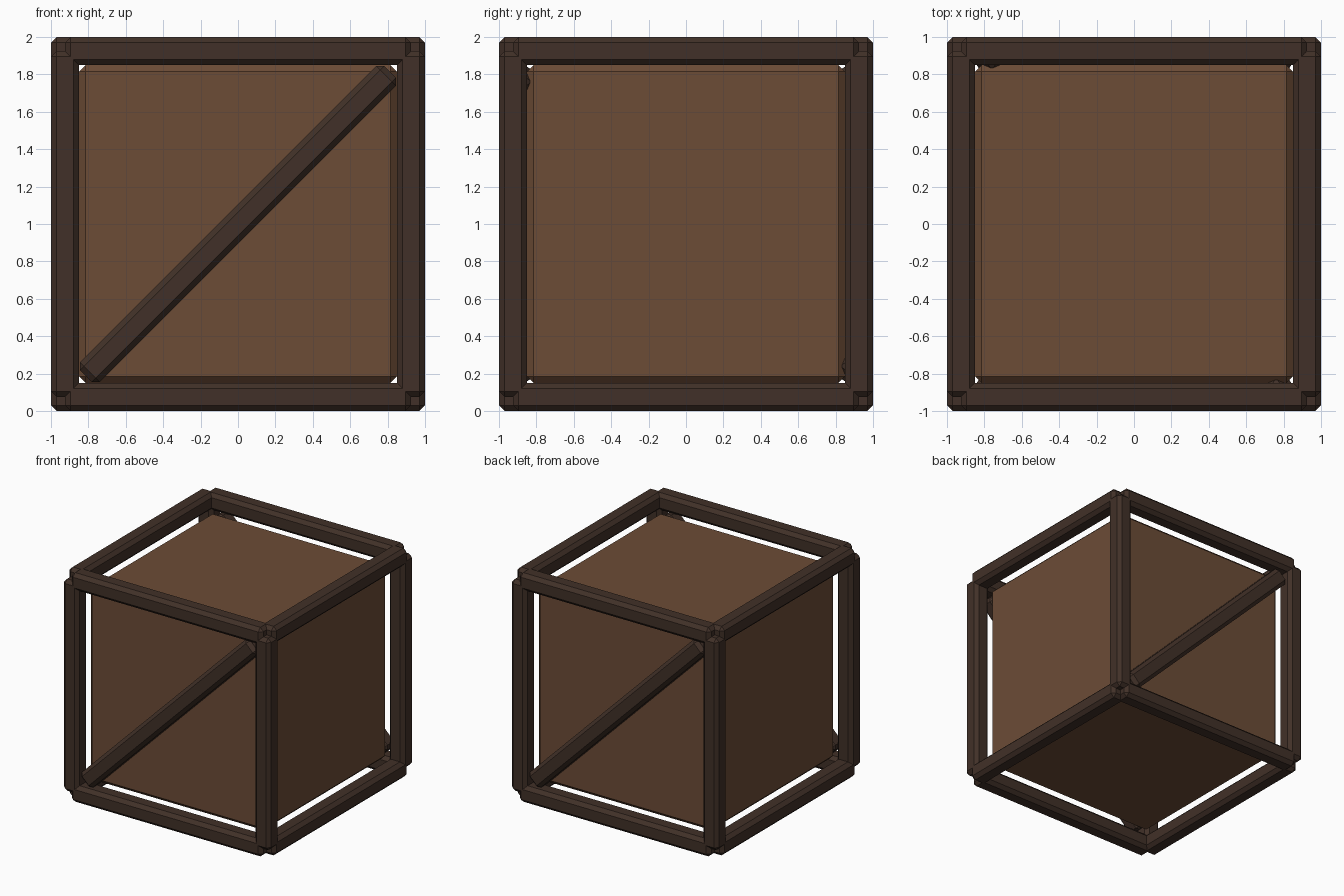
import bpy, bmesh
from math import radians
from mathutils import Matrix, Vector

if "Cube" in bpy.data.objects:
    bpy.data.objects.remove(bpy.data.objects["Cube"])


def material(name, color):
    m = bpy.data.materials.new(name)
    m.diffuse_color = (*color, 1)
    m.use_nodes = True
    m.node_tree.nodes["Principled BSDF"].inputs["Base Color"].default_value = m.diffuse_color
    return m


PANEL = material("panel_wood", (0.15, 0.072, 0.037))
FRAME = material("frame_wood", (0.053, 0.030, 0.021))


def chamfered_box(name, size, bevel, mat, transform):
    bm = bmesh.new()
    bmesh.ops.create_cube(bm, size=1)
    bmesh.ops.scale(bm, vec=size, verts=bm.verts)
    bmesh.ops.bevel(bm, geom=bm.edges[:], offset=bevel, segments=1,
                    affect='EDGES', profile=0.5)
    bm.transform(transform)
    mesh = bpy.data.meshes.new(name)
    bm.to_mesh(mesh)
    bm.free()
    mesh.materials.append(mat)
    obj = bpy.data.objects.new(name, mesh)
    bpy.context.collection.objects.link(obj)
    return obj


T = 0.15            # beam thickness
C = 1 - T / 2       # beam centre line
B = 0.03            # beam chamfer
MID = Vector((0, 0, 1))

# Inner box
chamfered_box("crate_box", (1.70, 1.70, 1.70), 0.035, PANEL, Matrix.Translation(MID))

# Twelve frame beams, running centre to centre between the corners
for axis, label in enumerate("xyz"):
    size = [T, T, T]
    size[axis] = 2 * C
    n = 0
    for s in (-1, 1):
        for t in (-1, 1):
            n += 1
            pos = [s * C, t * C]
            pos.insert(axis, 0)
            chamfered_box(f"frame_beam_{label}_{n}", size, B, FRAME,
                          Matrix.Translation(MID + Vector(pos)))

# Diagonal braces on the front and back
for name, turn in (("front_brace", 0), ("back_brace", 180)):
    chamfered_box(name, (2.30, T, T), B, FRAME,
                  Matrix.Translation(MID) @ Matrix.Rotation(radians(turn), 4, 'Z')
                  @ Matrix.Translation((0, -0.90, 0)) @ Matrix.Rotation(radians(-45), 4, 'Y'))
